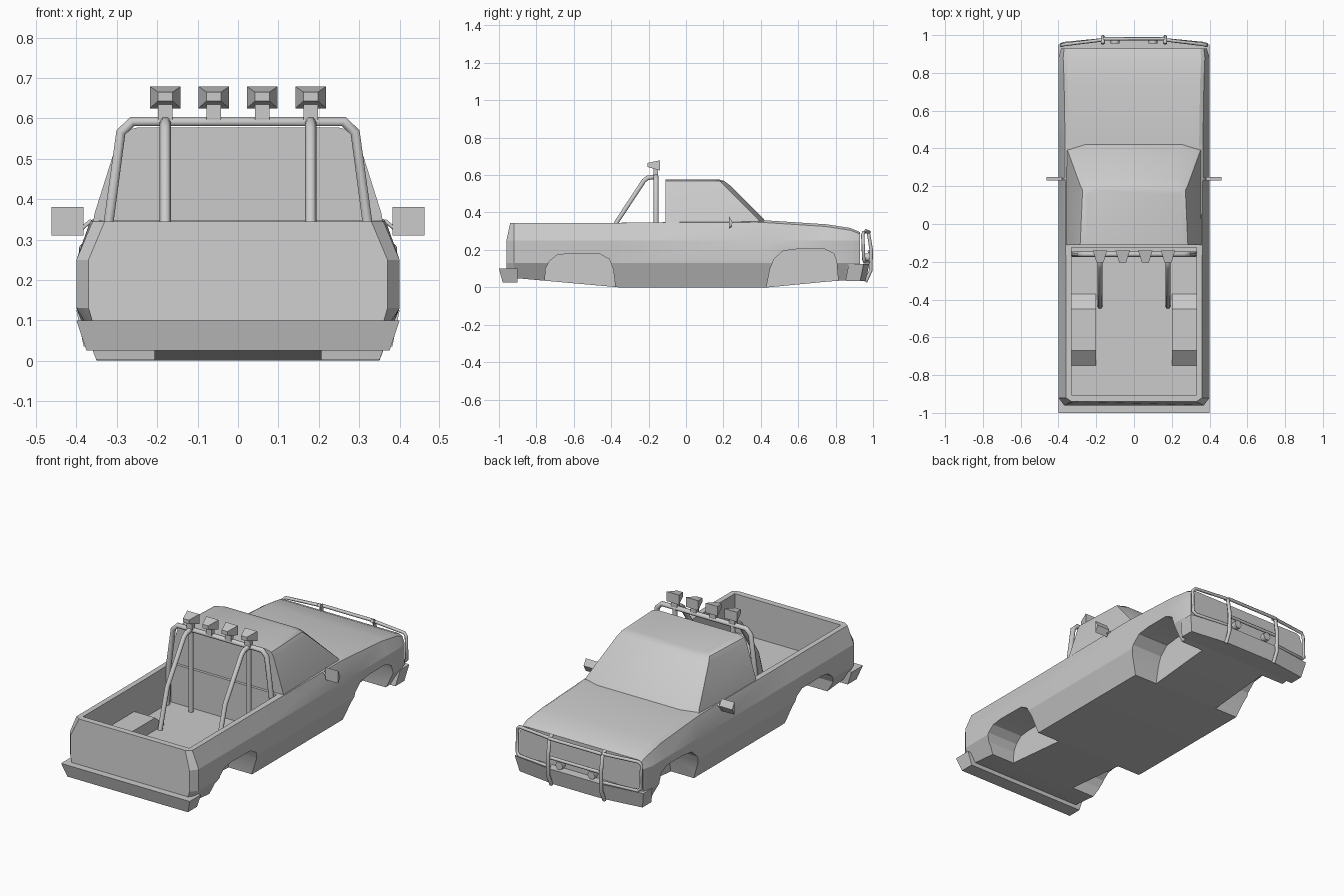
import bpy, bmesh, math
from mathutils import Vector

old = bpy.data.objects.get("Cube")
if old:
    bpy.data.objects.remove(old, do_unlink=True)

# One plain grey for the whole truck
GREY = (0.6, 0.6, 0.6, 1)
paint = bpy.data.materials.new("plain_grey")
paint.use_nodes = True
paint.diffuse_color = GREY
paint.node_tree.nodes["Principled BSDF"].inputs["Base Color"].default_value = GREY


def add_object(name, mesh):
    mesh.materials.clear()
    mesh.materials.append(paint)
    obj = bpy.data.objects.new(name, mesh)
    bpy.context.collection.objects.link(obj)
    return obj


def loft(name, rings):
    """Skin a list of equal rings of points and cap both ends."""
    bm = bmesh.new()
    loops = [[bm.verts.new(p) for p in ring] for ring in rings]
    n = len(loops[0])
    for a, b in zip(loops, loops[1:]):
        for i in range(n):
            j = (i + 1) % n
            bm.faces.new((a[i], a[j], b[j], b[i]))
    bm.faces.new(loops[0])
    bm.faces.new(loops[-1])
    bmesh.ops.recalc_face_normals(bm, faces=bm.faces)
    mesh = bpy.data.meshes.new(name)
    bm.to_mesh(mesh)
    bm.free()
    return add_object(name, mesh)


def prism(name, profile, x0, x1):
    """Extrude a (y, z) profile from x0 to x1."""
    return loft(name, [[(x, y, z) for y, z in profile] for x in (x0, x1)])


def box(name, lo, hi):
    return prism(name, [(lo[1], lo[2]), (hi[1], lo[2]), (hi[1], hi[2]), (lo[1], hi[2])], lo[0], hi[0])


def tube(name, points, radius=0.012):
    curve = bpy.data.curves.new(name + "_path", "CURVE")
    curve.dimensions = "3D"
    curve.bevel_depth = radius
    curve.bevel_resolution = 1
    curve.use_fill_caps = True
    spline = curve.splines.new("POLY")
    spline.points.add(len(points) - 1)
    for p, co in zip(spline.points, points):
        p.co = (*co, 1)
    temp = bpy.data.objects.new("temp", curve)
    bpy.context.collection.objects.link(temp)
    bpy.context.view_layer.update()
    deps = bpy.context.evaluated_depsgraph_get()
    mesh = bpy.data.meshes.new_from_object(temp.evaluated_get(deps))
    bpy.data.objects.remove(temp, do_unlink=True)
    return add_object(name, mesh)


def combine(target, tool, operation):
    mod = target.modifiers.new("cut", "BOOLEAN")
    mod.operation = operation
    mod.solver = "EXACT"
    mod.object = tool
    bpy.context.view_layer.objects.active = target
    bpy.ops.object.modifier_apply(modifier=mod.name)
    bpy.data.objects.remove(tool, do_unlink=True)


def smooth(obj, angle):
    bpy.ops.object.select_all(action="DESELECT")
    obj.select_set(True)
    bpy.context.view_layer.objects.active = obj
    bpy.ops.object.shade_smooth_by_angle(angle=math.radians(angle))


def mirrored(half):
    return half + [(-x, y, z) for x, y, z in reversed(half)]


# Body shell: y, floor z, shoulder width, top width, top z, crown, top shift
stations = [
    (-0.96, 0.06, 0.37, 0.33, 0.345, 0, 0.02),
    (-0.92, 0.05, 0.40, 0.36, 0.345, 0, 0),
    (-0.36, 0, 0.40, 0.36, 0.345, 0, 0),
    (0.38, 0, 0.40, 0.365, 0.348, 0.006, 0),
    (0.44, 0, 0.40, 0.365, 0.345, 0.012, 0),
    (0.75, 0.03, 0.40, 0.37, 0.325, 0.012, 0),
    (0.88, 0.04, 0.40, 0.375, 0.305, 0.012, 0),
    (0.93, 0.045, 0.385, 0.37, 0.285, 0.01, 0),
]
rings = []
for y, floor, w, top_w, top, crown, shift in stations:
    rings.append(mirrored([(0.35, y, floor), (w, y, 0.13), (w, y, 0.25),
                           (top_w, y + shift, top), (top_w - 0.02, y + shift, top + crown)]))
body = loft("body", rings)

# Open bed, wheel boxes inside it, and four wheel arches
combine(body, box("bed_cutter", (-0.33, -0.905, 0.13), (0.33, -0.125, 0.6)), "DIFFERENCE")
wheel_box = [(-0.75, 0.12), (-0.75, 0.135), (-0.67, 0.2), (-0.45, 0.2), (-0.37, 0.135), (-0.37, 0.12)]
rear_arch = [(-0.765, -0.1), (-0.75, 0.1), (-0.73, 0.14), (-0.69, 0.172), (-0.63, 0.18),
             (-0.46, 0.178), (-0.41, 0.15), (-0.39, 0.1), (-0.365, -0.1)]
front_arch = [(0.41, -0.1), (0.45, 0.1), (0.47, 0.15), (0.52, 0.195), (0.60, 0.205),
              (0.74, 0.205), (0.79, 0.18), (0.805, 0.14), (0.825, -0.1)]
for s in (-1, 1):
    combine(body, prism("wheel_box", wheel_box, s * 0.2, s * 0.345), "UNION")
for s in (-1, 1):
    for arch in (rear_arch, front_arch):
        combine(body, prism("arch_cutter", arch, s * 0.207, s * 0.5), "DIFFERENCE")
smooth(body, 20)

# Cab: rings from the belt line up to the roof
cab_rings = [
    (0.335, [(0.36, -0.11), (0.36, 0.40), (0.26, 0.435)]),
    (0.365, [(0.355, -0.11), (0.35, 0.385), (0.255, 0.415)]),
    (0.545, [(0.298, -0.11), (0.285, 0.205), (0.235, 0.235)]),
    (0.568, [(0.285, -0.11), (0.272, 0.18), (0.225, 0.205)]),
    (0.577, [(0.25, -0.11), (0.245, 0.155), (0.2, 0.175)]),
]
cab = loft("cab", [mirrored([(x, y, z) for x, y in pts]) for z, pts in cab_rings])
smooth(cab, 30)

# Rear bumper with tapered underside
bumper = [(-0.90, 0.025, 0.375), (-0.98, 0.025, 0.375), (-1.0, 0.10, 0.40), (-0.90, 0.10, 0.40)]
loft("rear_bumper", [[(s * w, y, z) for y, z, w in bumper] for s in (-1, 1)])

# Front bumper, shallow arrow plan wrapping the corners
plan = [(0.40, 0.87), (0.40, 0.95), (0.17, 0.98)]
loft("front_bumper", [mirrored([(x - inset, y - inset, z) for x, y in plan])
                      for z, inset in ((0.035, 0.018), (0.125, 0))])

# Bull bar: outer loops, uprights and centre rails
for s, side in ((1, "left"), (-1, "right")):
    tube(side + "_bull_bar_loop", [(s * x, y, z) for x, y, z in (
        (0.165, 0.975, 0.295), (0.37, 0.95, 0.295), (0.385, 0.945, 0.28),
        (0.385, 0.95, 0.15), (0.37, 0.955, 0.135), (0.165, 0.975, 0.135))], 0.009)
    tube(side + "_bull_bar_upright", [(s * 0.165, y, z) for y, z in (
        (0.955, 0.305), (0.975, 0.295), (0.99, 0.2), (0.988, 0.09), (0.96, 0.03))], 0.011)
    tube(side + "_driving_lamp", [(s * 0.1, 0.955, 0.16), (s * 0.1, 0.985, 0.16)], 0.024)
for z in (0.295, 0.19):
    tube("bull_bar_rail", [(-0.165, 0.98, z), (0.165, 0.98, z)], 0.009)

# Roll bar hoop and its sloping braces
half_hoop = [(0.328, -0.16, 0.13), (0.32, -0.16, 0.345), (0.29, -0.16, 0.565), (0.262, -0.16, 0.592)]
tube("roll_hoop", mirrored(half_hoop), 0.014)
for s in (-1, 1):
    tube("roll_bar_post", [(s * 0.18, -0.16, 0.13), (s * 0.18, -0.16, 0.592)], 0.014)
    tube("roll_bar_brace", [(s * 0.18, y, z) for y, z in (
        (-0.16, 0.592), (-0.205, 0.585), (-0.225, 0.57), (-0.37, 0.35), (-0.435, 0.13))], 0.014)

# Four flared roof lamps on stalks
for x in (-0.18, -0.06, 0.06, 0.18):
    loft("roof_lamp", [[(x + a * w, y, z + b * h) for a, b in ((-1, -1), (1, -1), (1, 1), (-1, 1))]
                       for y, w, z, h in ((-0.205, 0.018, 0.654, 0.011), (-0.14, 0.038, 0.652, 0.027))])
    box("lamp_stalk", (x - 0.018, -0.175, 0.595), (x + 0.018, -0.15, 0.645))

# Door mirrors with short brackets
for s, side in ((1, "left"), (-1, "right")):
    prism(side + "_mirror", [(0.23, 0.31), (0.25, 0.345), (0.23, 0.38)], s * 0.382, s * 0.462)
    tube(side + "_mirror_bracket", [(s * 0.355, 0.238, 0.365 - 0.025), (s * 0.366, 0.238, 0.345),
                                    (s * 0.39, 0.238, 0.325)], 0.006)
